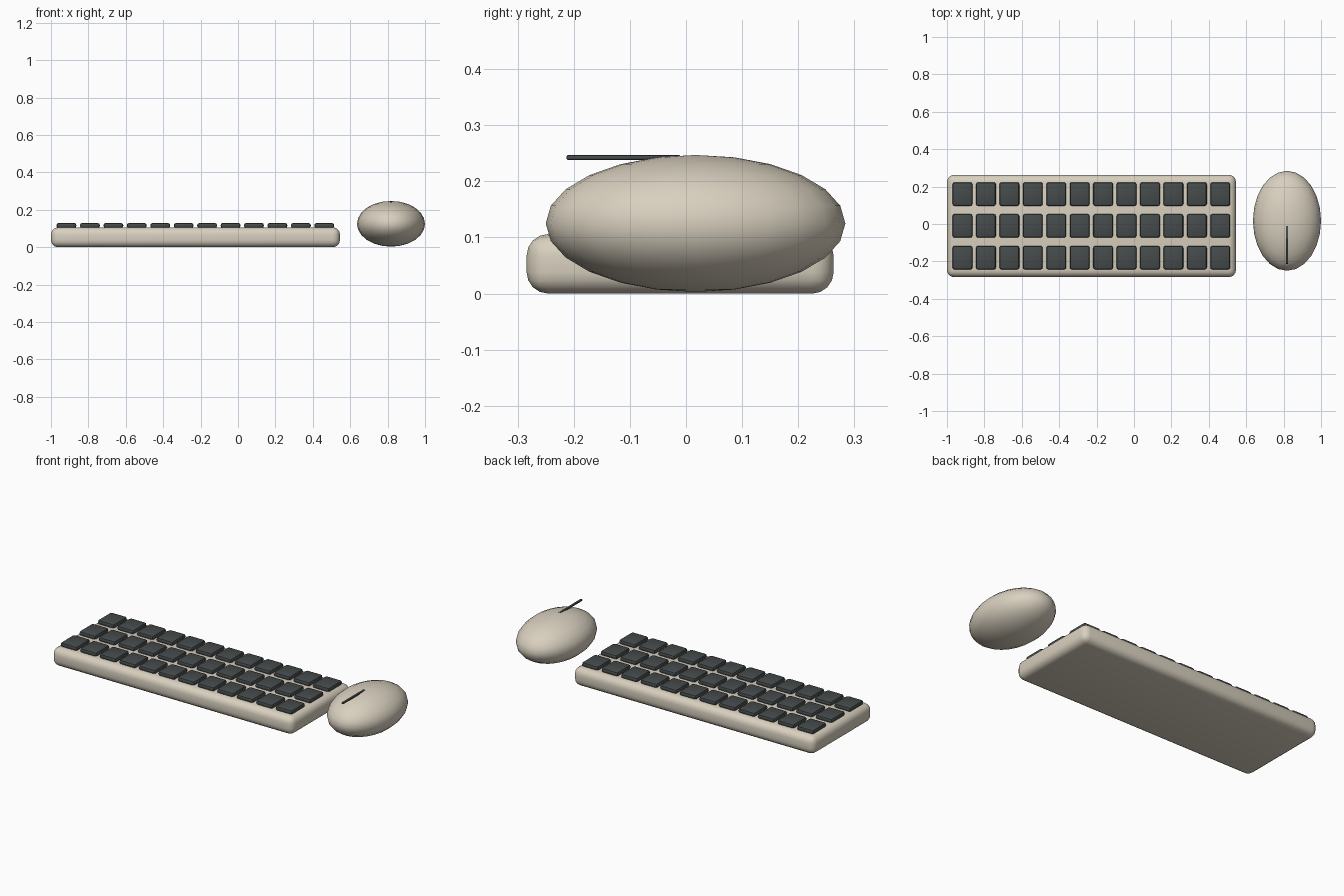
import bpy

if "Cube" in bpy.data.objects:
    bpy.data.objects.remove(bpy.data.objects["Cube"])

def material(name, rgb):
    m = bpy.data.materials.new(name)
    m.diffuse_color = (*rgb, 1)
    m.use_nodes = True
    m.node_tree.nodes["Principled BSDF"].inputs["Base Color"].default_value = m.diffuse_color
    return m

BEIGE = material("beige_plastic", (0.69, 0.63, 0.52))
DARK = material("dark_plastic", (0.06, 0.07, 0.07))

def finish(ob, name, mat):
    ob.name = name
    ob.data.materials.append(mat)
    bpy.ops.object.shade_smooth_by_angle(angle=0.7)

def rounded_box(name, lo, hi, radius, mat, segments=3):
    centre = [(a + b) / 2 for a, b in zip(lo, hi)]
    bpy.ops.mesh.primitive_cube_add(size=1, location=centre)
    ob = bpy.context.object
    ob.scale = [b - a for a, b in zip(lo, hi)]
    bpy.ops.object.transform_apply(location=False, rotation=False, scale=True)
    mod = ob.modifiers.new("round", 'BEVEL')
    mod.width, mod.segments = radius, segments
    bpy.ops.object.modifier_apply(modifier="round")
    finish(ob, name, mat)

# Keyboard body
rounded_box("keyboard_body", (-1.0, -0.284, 0.0), (0.545, 0.263, 0.106), 0.038, BEIGE, 4)

# Keys: 3 rows of 12
KEY_X, KEY_Y = 0.106, 0.126
for row in range(3):
    for col in range(12):
        x = -0.917 + col * 0.1253
        y = -0.18 + row * 0.17
        rounded_box(f"key_{row + 1}_{col + 1}",
                    (x - KEY_X / 2, y - KEY_Y / 2, 0.103),
                    (x + KEY_X / 2, y + KEY_Y / 2, 0.129), 0.011, DARK, 2)

# Mouse shell
bpy.ops.mesh.primitive_uv_sphere_add(segments=24, ring_count=12, radius=1,
                                     location=(0.818, 0.017, 0.125))
shell = bpy.context.object
shell.scale = (0.182, 0.267, 0.122)
bpy.ops.object.transform_apply(location=False, rotation=False, scale=True)
finish(shell, "mouse_shell", BEIGE)

# Divider strip between the mouse buttons
rounded_box("mouse_button_divider", (0.8115, -0.213, 0.238), (0.8245, -0.01, 0.247),
            0.003, DARK, 2)
